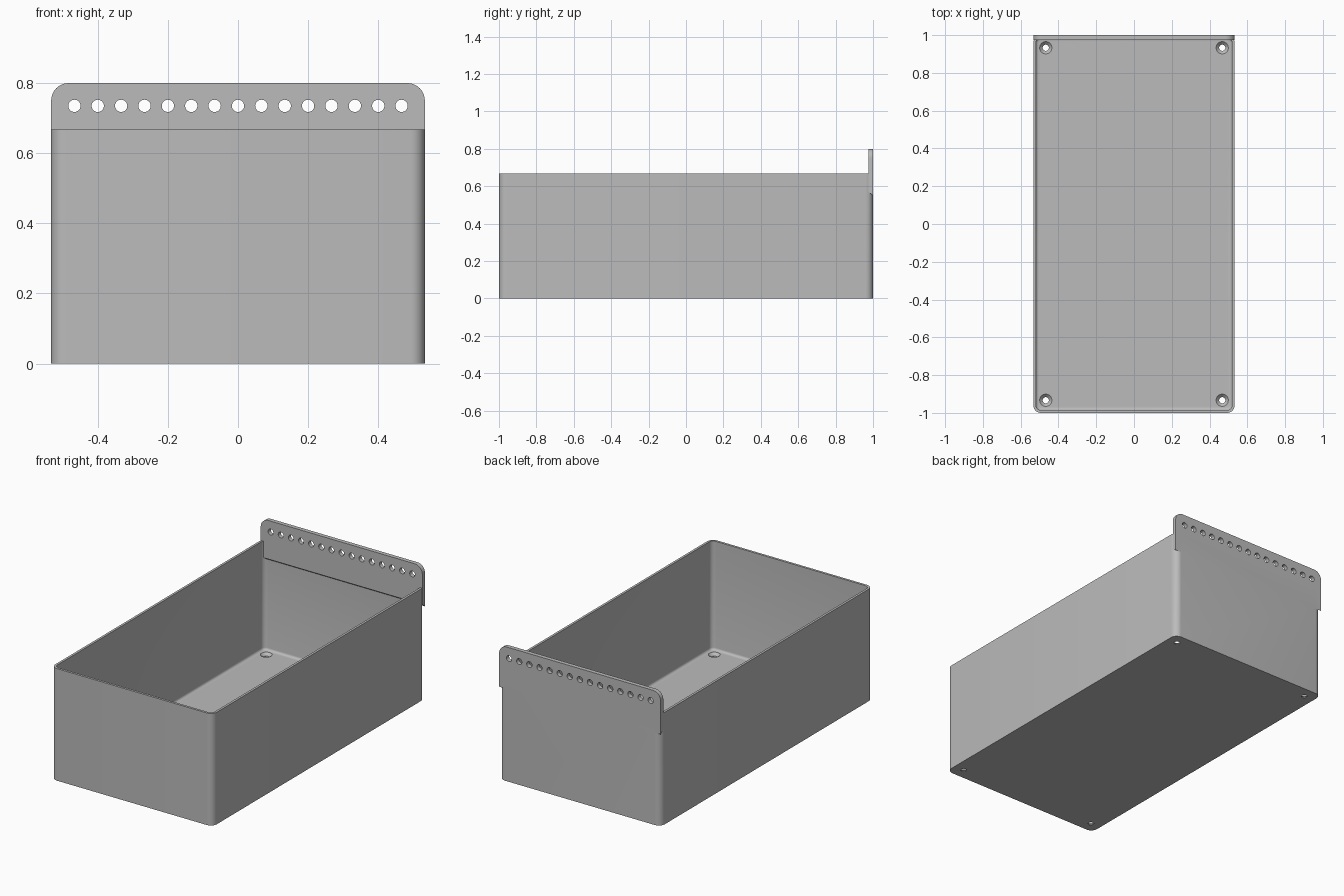
import bpy, bmesh, math
from mathutils import Matrix, Vector

if "Cube" in bpy.data.objects:
    bpy.data.objects.remove(bpy.data.objects["Cube"], do_unlink=True)

HALF_X, HALF_Y, RIM, TOP = 0.533, 1.0, 0.668, 0.8
WALL, FLOOR, CORNER = 0.014, 0.02, 0.04
PLATE_FRONT = 0.975

grey = bpy.data.materials.new("plain grey")
grey.use_nodes = True
grey.diffuse_color = (0.5, 0.5, 0.5, 1)
grey.node_tree.nodes["Principled BSDF"].inputs["Base Color"].default_value = (0.5, 0.5, 0.5, 1)


def make_object(name, bm):
    bmesh.ops.recalc_face_normals(bm, faces=bm.faces[:])
    mesh = bpy.data.meshes.new(name)
    bm.to_mesh(mesh)
    bm.free()
    mesh.materials.append(grey)
    obj = bpy.data.objects.new(name, mesh)
    bpy.context.collection.objects.link(obj)
    return obj


def arc(cx, cy, r, start, steps=8):
    angles = [math.radians(start + 90 * i / steps) for i in range(steps + 1)]
    return [(cx + r * math.cos(a), cy + r * math.sin(a)) for a in angles]


def rounded_loop(bm, inset, z):
    """Ring of vertices following the tray outline, moved inwards."""
    r = max(CORNER - inset, 0.006)
    x, y = HALF_X - inset - r, HALF_Y - inset - r
    points = arc(x, y, r, 0) + arc(-x, y, r, 90) + arc(-x, -y, r, 180) + arc(x, -y, r, 270)
    return [bm.verts.new((px, py, z)) for px, py in points]


def combine(target, other, operation):
    """Apply a boolean and discard the helper."""
    mod = target.modifiers.new(operation.lower(), "BOOLEAN")
    mod.operation, mod.object, mod.solver = operation, other, "EXACT"
    bpy.context.view_layer.objects.active = target
    bpy.ops.object.modifier_apply(modifier=mod.name)
    bpy.data.objects.remove(other, do_unlink=True)


# Tray: outer skin, rim, inner skin and a small fillet down to the floor
bm = bmesh.new()
fillet = 0.014
inner = [(WALL + fillet * (1 - math.cos(a)), FLOOR + fillet * (1 - math.sin(a)))
         for a in (math.radians(22.5 * i) for i in range(5))]
section = [(0, 0), (0, RIM), (WALL, RIM)] + inner
loops = [rounded_loop(bm, inset, z) for inset, z in section]
for a, b in zip(loops, loops[1:]):
    for i in range(len(a)):
        j = (i + 1) % len(a)
        bm.faces.new((a[i], a[j], b[j], b[i]))
bm.faces.new(loops[0])
bm.faces.new(loops[-1])
tray = make_object("tray", bm)

# Hanging plate: rounded top corners, sloping underside
bm = bmesh.new()
r = 0.05
outline = [(-HALF_X, 0.57), (HALF_X, 0.57)]
outline += arc(HALF_X - r, TOP - r, r, 0) + arc(r - HALF_X, TOP - r, r, 90)
face = bm.faces.new([bm.verts.new((x, PLATE_FRONT, z)) for x, z in outline])
back = bmesh.ops.extrude_face_region(bm, geom=[face])["geom"]
for v in [g for g in back if isinstance(g, bmesh.types.BMVert)]:
    v.co.y = HALF_Y
    if v.co.z < 0.6:
        v.co.z = 0.55
plate = make_object("hanging_plate", bm)
combine(tray, plate, "UNION")

# Row of hanging holes
bm = bmesh.new()
for i in range(15):
    place = Matrix.Translation(((i - 7) / 15, 0.99, 0.735)) @ Matrix.Rotation(math.pi / 2, 4, "X")
    bmesh.ops.create_cone(bm, cap_ends=True, segments=32, radius1=0.0175, radius2=0.0175,
                          depth=0.1, matrix=place)
combine(tray, make_object("hanging_hole_cutter", bm), "DIFFERENCE")

# Countersunk screw holes in the floor corners
for radii, low, high in (((0.0165, 0.0165), -0.05, 0.05), ((0.0165, 0.0335), 0.004, FLOOR + 0.001)):
    bm = bmesh.new()
    for sx in (-1, 1):
        for sy in (-1, 1):
            place = Matrix.Translation(Vector((sx * 0.467, sy * 0.933, (low + high) / 2)))
            bmesh.ops.create_cone(bm, cap_ends=True, segments=32, radius1=radii[0],
                                  radius2=radii[1], depth=high - low, matrix=place)
    combine(tray, make_object("screw_hole_cutter", bm), "DIFFERENCE")

tray.name = "hanging_tray"
bpy.ops.object.select_all(action="DESELECT")
tray.select_set(True)
bpy.context.view_layer.objects.active = tray
bpy.ops.object.shade_smooth_by_angle(angle=math.radians(30))
